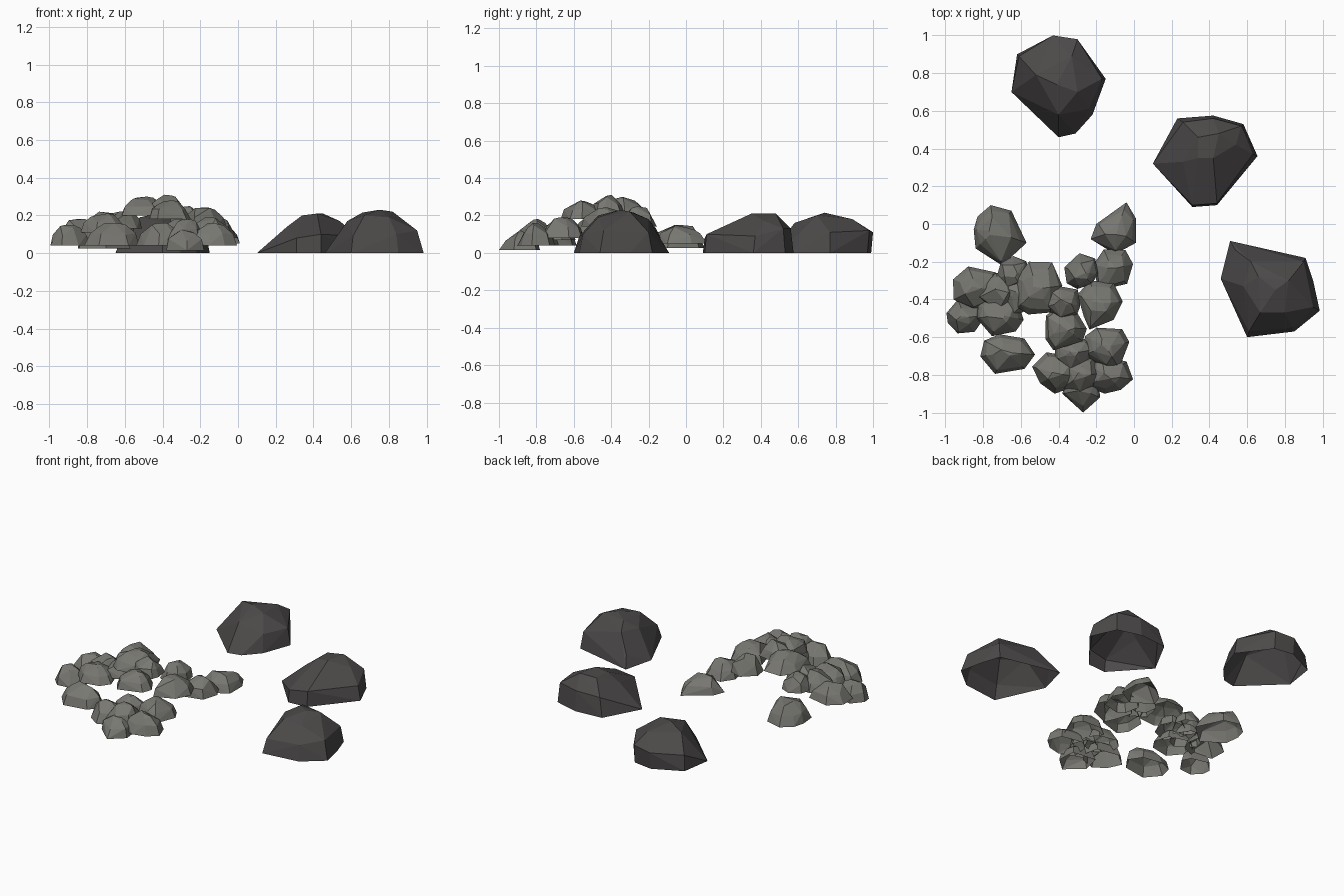
import bpy, bmesh, random
from math import sin, cos, pi, radians
from mathutils import Vector

if "Cube" in bpy.data.objects:
    bpy.data.objects.remove(bpy.data.objects["Cube"])


def material(name, colour):
    m = bpy.data.materials.new(name)
    m.use_nodes = True
    m.diffuse_color = colour
    bsdf = m.node_tree.nodes["Principled BSDF"]
    bsdf.inputs["Base Color"].default_value = colour
    bsdf.inputs["Roughness"].default_value = 0.9
    return m


dark_rock = material("dark rock", (0.072, 0.066, 0.066, 1))
grey_stone = material("grey stone", (0.188, 0.186, 0.168, 1))


def hull_object(name, points, mat):
    """Faceted shell wrapped around a cloud of points, open underneath."""
    bm = bmesh.new()
    for p in points:
        bm.verts.new(p)
    hull = bmesh.ops.convex_hull(bm, input=bm.verts)
    junk = {g for k in ("geom_interior", "geom_unused") for g in hull[k]
            if isinstance(g, bmesh.types.BMVert)}
    bmesh.ops.delete(bm, geom=list(junk), context="VERTS")
    bmesh.ops.dissolve_limit(bm, angle_limit=radians(5), verts=bm.verts, edges=bm.edges)
    bmesh.ops.recalc_face_normals(bm, faces=bm.faces)
    bm.normal_update()
    underside = [f for f in bm.faces if f.normal.z < -0.99]
    bmesh.ops.delete(bm, geom=underside, context="FACES")
    mesh = bpy.data.meshes.new(name)
    bm.to_mesh(mesh)
    bm.free()
    mesh.materials.append(mat)
    bpy.context.collection.objects.link(bpy.data.objects.new(name, mesh))


# Large boulders: footprint on the ground, then the upper corners
boulders = {
    "back_boulder": (
        [(-.65, .7), (-.62, .9), (-.43, .99), (-.3, .97), (-.15, .77),
         (-.22, .58), (-.31, .48), (-.4, .46)],
        [(-.43, 1, .11), (-.3, .98, .12), (-.17, .77, .11), (-.61, .89, .1),
         (-.24, .61, .11), (-.52, .79, .19), (-.41, .74, .215), (-.33, .89, .18),
         (-.3, .7, .2), (-.4, .58, .16)]),
    "middle_boulder": (
        [(.1, .32), (.23, .56), (.42, .575), (.58, .53), (.655, .36), (.44, .1), (.31, .09)],
        [(.31, .1, .08), (.44, .11, .1), (.63, .37, .09), (.57, .52, .13), (.42, .56, .13),
         (.26, .54, .12), (.34, .35, .2), (.42, .35, .21), (.45, .48, .21),
         (.34, .46, .2), (.54, .42, .17), (.26, .33, .14)]),
    "front_boulder": (
        [(.51, -.09), (.46, -.29), (.6, -.6), (.85, -.57), (.985, -.46), (.95, -.3), (.91, -.18)],
        [(.61, -.57, .09), (.84, -.55, .1), (.95, -.44, .12), (.9, -.2, .11),
         (.58, -.33, .17), (.66, -.28, .215), (.75, -.35, .23), (.82, -.3, .22),
         (.67, -.47, .2), (.8, -.47, .19), (.62, -.2, .18), (.54, -.14, .07)]),
}
for name, (footprint, corners) in boulders.items():
    hull_object(name, [(x, y, 0) for x, y in footprint] + corners, dark_rock)


def dome_stone(name, outline, base, height, rng):
    """Stone made of shrinking, jittered rings above its outline."""
    px, py = sum((Vector(p) for p in outline), Vector((0, 0))) / len(outline)
    points = [Vector((x, y, base)) for x, y in outline]
    for shrink, level, step in ((0.82, 0.52, 1), (0.5, 0.86, 2), (0.22, 1, 3)):
        for x, y in outline[::step]:
            s = shrink * rng.uniform(0.85, 1.1)
            z = height * min(1, level * rng.uniform(0.85, 1.1))
            points.append(Vector((px + (x - px) * s, py + (y - py) * s, base + z)))
    hull_object(name, points, grey_stone)


def irregular_outline(x, y, width, depth, rng):
    """Uneven polygon that exactly fills width by depth."""
    ring = []
    for i in range(7):
        a = 2 * pi * (i + rng.uniform(-0.3, 0.3)) / 7
        r = rng.uniform(0.85, 1.1)
        ring.append((r * cos(a), r * sin(a)))
    lo = [min(p[k] for p in ring) for k in (0, 1)]
    hi = [max(p[k] for p in ring) for k in (0, 1)]
    return [(x + width * ((p[0] - lo[0]) / (hi[0] - lo[0]) - 0.5),
             y + depth * ((p[1] - lo[1]) / (hi[1] - lo[1]) - 0.5)) for p in ring]


# Distinctly shaped stones: outline, base level, height
shaped = {
    "loose_right_stone": ([(-.85, -.03), (-.83, .04), (-.76, .1), (-.65, .07),
                           (-.57, -.1), (-.7, -.22), (-.84, -.13)], .025, .125),
    "loose_left_stone": ([(-.04, .115), (.01, .03), (.01, -.1), (-.1, -.16),
                          (-.23, -.08), (-.2, 0)], .05, .1),
    "front_tip_stone": ([(-.38, -.9), (-.27, -1), (-.18, -.92), (-.19, -.8),
                         (-.35, -.78)], .015, .11),
}
for seed, (name, (outline, base, height)) in enumerate(shaped.items()):
    dome_stone(name, outline, base, height, random.Random(seed))

# Other small stones: x, y, width, depth, base level, height
groups = {
    "right_pile_stone": [
        (-.84, -.34, .24, .23, .08, .1), (-.89, -.49, .21, .18, .04, .11),
        (-.71, -.48, .25, .23, .11, .1), (-.72, -.37, .22, .22, .11, .11),
        (-.64, -.26, .18, .18, .12, .1), (-.61, -.38, .2, .22, .13, .1),
        (-.67, -.69, .29, .21, .04, .12)],
    "arch_stone": [
        (-.5, -.34, .24, .28, .2, .1), (-.38, -.42, .19, .18, .21, .1),
        (-.36, -.55, .22, .24, .18, .1), (-.28, -.25, .18, .19, .14, .11),
        (-.11, -.24, .21, .21, .08, .11), (-.18, -.43, .24, .26, .14, .11)],
    "left_pile_stone": [
        (-.15, -.66, .25, .22, .08, .11), (-.13, -.8, .25, .2, .04, .12),
        (-.31, -.69, .22, .2, .07, .11), (-.41, -.79, .26, .22, .04, .12),
        (-.28, -.8, .2, .2, .07, .11)],
}
seed = 40
for group, stones in groups.items():
    for i, (x, y, width, depth, base, height) in enumerate(stones):
        seed += 1
        rng = random.Random(seed)
        outline = irregular_outline(x, y, width, depth, rng)
        dome_stone(f"{group}_{i + 1}", outline, base, height, rng)
